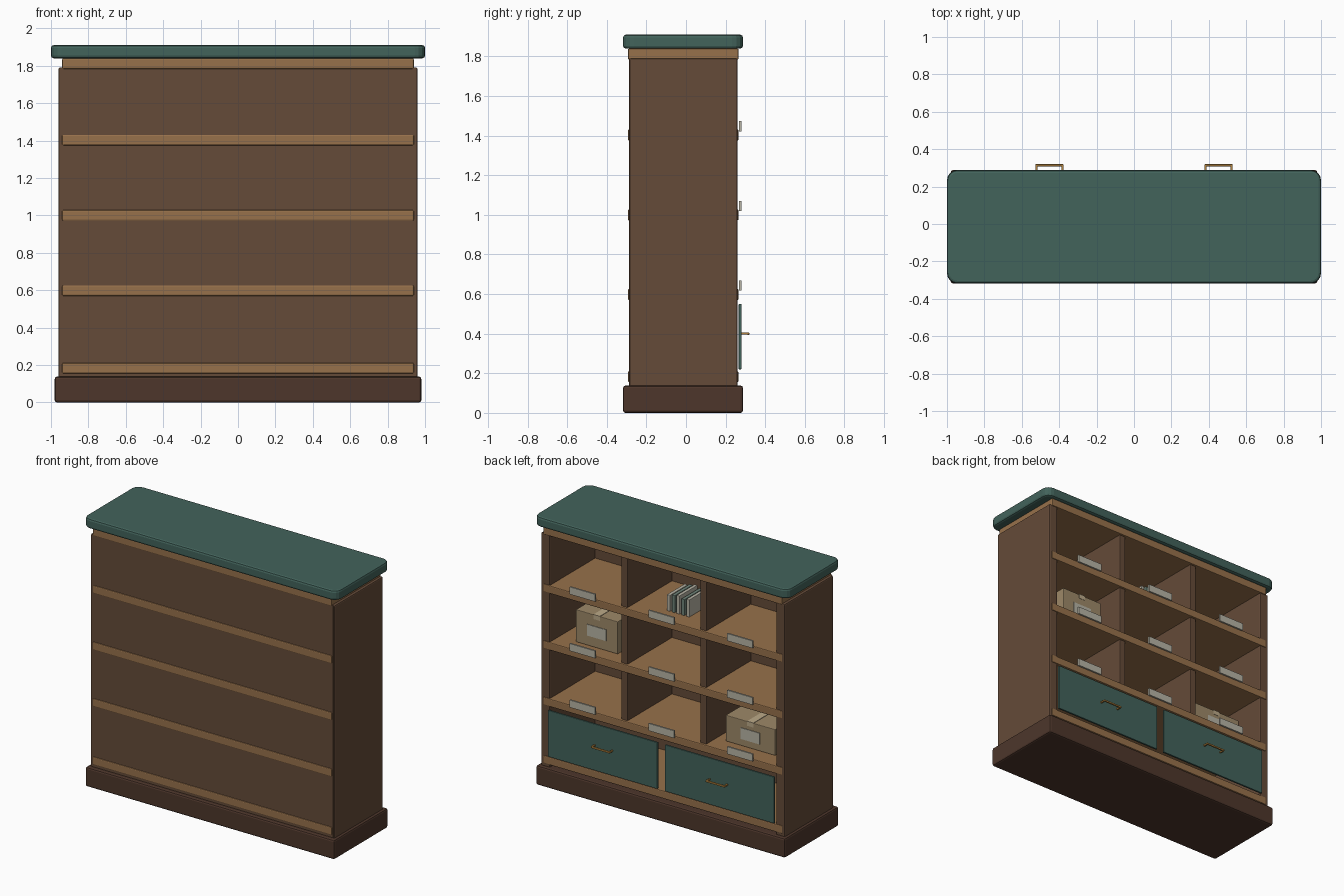
import bpy, bmesh

if "Cube" in bpy.data.objects:
    bpy.data.objects.remove(bpy.data.objects["Cube"])

def mat(name, r, g, b):
    m = bpy.data.materials.new(name)
    m.diffuse_color = (r, g, b, 1)
    m.use_nodes = True
    m.node_tree.nodes["Principled BSDF"].inputs["Base Color"].default_value = m.diffuse_color
    return m

TEAL = mat("teal_paint", 0.055, 0.125, 0.105)
BROWN = mat("brown_wood", 0.13, 0.07, 0.04)
DARK = mat("dark_wood", 0.075, 0.037, 0.024)
WOOD = mat("light_wood", 0.31, 0.165, 0.07)
CARD = mat("cardboard", 0.34, 0.25, 0.14)
TAPE = mat("tape", 0.5, 0.4, 0.25)
PAPER = mat("paper", 0.48, 0.46, 0.38)
BRASS = mat("brass", 0.45, 0.23, 0.05)
GREEN = mat("folder_green", 0.16, 0.23, 0.19)

def box(name, x, y, z, m, bevel=0.0, corner=0.0):
    """Box from (min, max) ranges; corner rounds the upright edges first."""
    bm = bmesh.new()
    bmesh.ops.create_cube(bm, size=1)
    for v in bm.verts:
        v.co = [r[0] + (c + 0.5) * (r[1] - r[0]) for c, r in zip(v.co, (x, y, z))]
    if corner:
        up = [e for e in bm.edges if abs(e.verts[0].co.z - e.verts[1].co.z) > 1e-4]
        bmesh.ops.bevel(bm, geom=up, offset=corner, segments=4, profile=0.5, affect='EDGES')
        rim = [e for e in bm.edges if abs(e.verts[0].co.z - e.verts[1].co.z) < 1e-4]
        bmesh.ops.bevel(bm, geom=rim, offset=bevel, segments=2, profile=0.5, affect='EDGES')
    elif bevel:
        bmesh.ops.bevel(bm, geom=bm.edges[:], offset=bevel, segments=2, profile=0.5, affect='EDGES')
    bmesh.ops.recalc_face_normals(bm, faces=bm.faces[:])
    me = bpy.data.meshes.new(name)
    bm.to_mesh(me)
    bm.free()
    me.materials.append(m)
    ob = bpy.data.objects.new(name, me)
    bpy.context.collection.objects.link(ob)
    return ob

def span(c, w):
    return (c - w / 2, c + w / 2)

# Carcass: plinth, sides, closed panel and rounded top slab
box("plinth", (-0.98, 0.98), (-0.318, 0.288), (0, 0.138), DARK, 0.012)
box("top_slab", (-1, 1), (-0.318, 0.288), (1.84, 1.91), TEAL, 0.014, 0.055)
for s, side in ((-1, "left"), (1, "right")):
    box(f"side_panel_{side}", span(s * 0.925, 0.07), (-0.285, 0.26), (0.12, 1.79), BROWN, 0.008)
box("closed_panel", (-0.95, 0.95), (-0.287, -0.25), (0.12, 1.79), BROWN)

# Shelf boards, standing a little proud of the sides
SHELVES = (0.183, 0.598, 1.0, 1.403, 1.812)
for i, z in enumerate(SHELVES):
    box(f"shelf_{i}", (-0.94, 0.94), (-0.293, 0.265), span(z, 0.056), WOOD, 0.006)

# Upright dividers of the open bays
for s in (-1, 1):
    box("divider", span(s * 0.31, 0.05), (-0.26, 0.25), (0.6, 1.8), BROWN, 0.005)

# Label plates on the shelf edges
for z in SHELVES[1:4]:
    for x in (-0.62, 0, 0.62):
        box("shelf_label", span(x, 0.2), (0.268, 0.28), span(z + 0.045, 0.052), PAPER)

# Drawer fronts and pulls
for s in (-1, 1):
    box("drawer_front", span(s * 0.46, 0.86), (0.266, 0.28), (0.22, 0.55), TEAL, 0.003)
    box("handle_bar", span(s * 0.452, 0.15), (0.308, 0.32), span(0.4, 0.012), BRASS, 0.003)
    for t in (-1, 1):
        box("handle_post", span(s * 0.452 + t * 0.07, 0.01), (0.278, 0.312), span(0.4, 0.01), BRASS)

# Cardboard parcels with tape and a blank label
for x, z, w, h, y in ((0.59, 1.028, 0.33, 0.23, 0.16), (-0.605, 0.626, 0.39, 0.185, 0.14)):
    box("parcel", span(x, w), (y - 0.26, y), (z, z + h), CARD, 0.004)
    box("parcel_tape", span(x, 0.05), (y - 0.258, y + 0.002), (z + h - 0.03, z + h + 0.003), TAPE)
    box("parcel_label", span(x, 0.15), (y - 0.002, y + 0.004), span(z + h * 0.48, 0.08), PAPER)

# Row of upright folders
for i in range(5):
    box("folder", span(0.04 - i * 0.038, 0.024), (-0.06, 0.14),
        (1.43, 1.545 + 0.008 * (i % 3)), PAPER if i % 2 == 0 else GREEN, 0.002)
